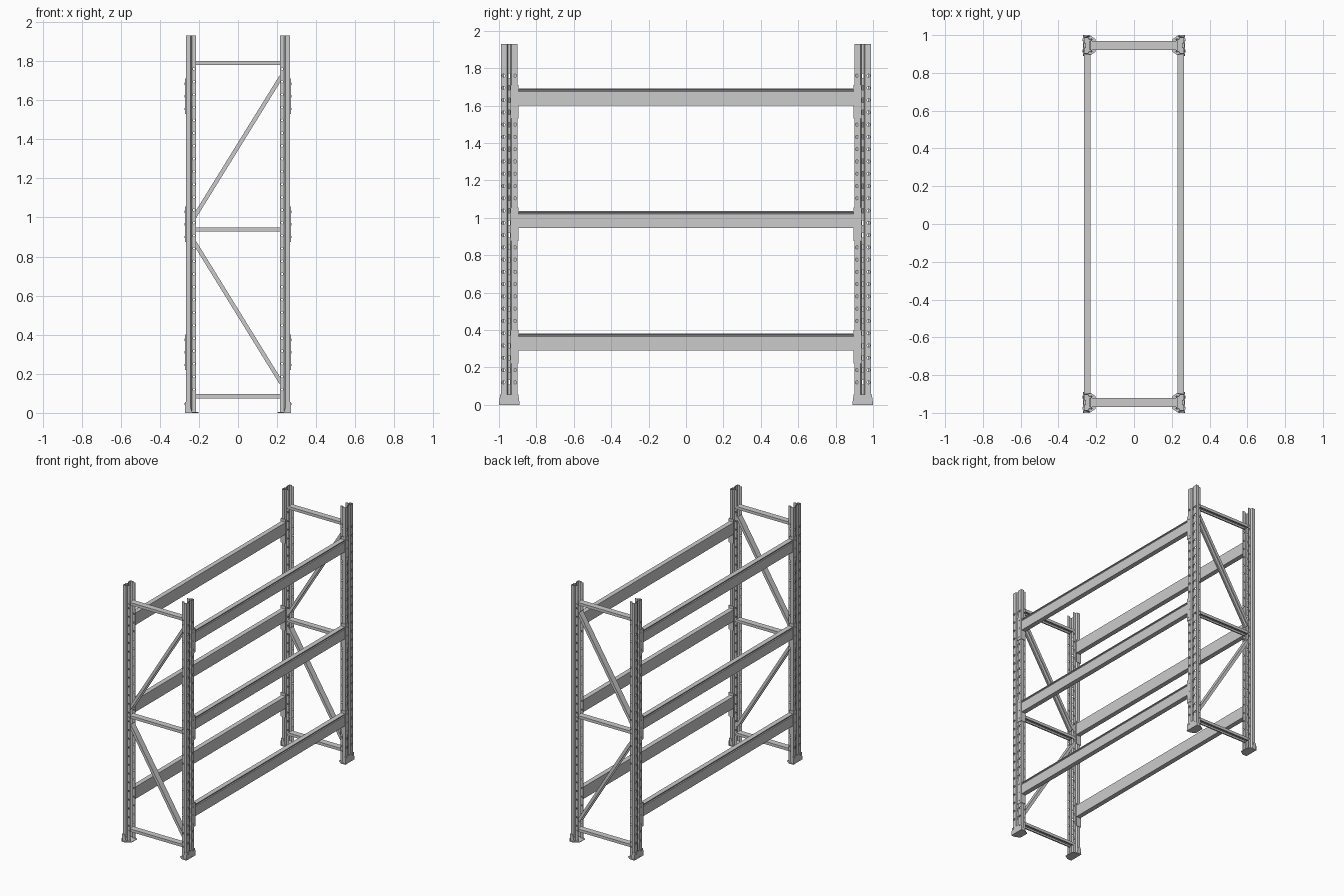
import bpy, bmesh, math
from mathutils import Vector, Matrix

if "Cube" in bpy.data.objects:
    bpy.data.objects.remove(bpy.data.objects["Cube"])

YC = 0.945          # centre line of the end frames
H = 1.93            # upright height
ROWS = [0.12 + 0.0656 * i for i in range(26)]


def finish(name, bm, mirror=(True, True), sheet=0, cutter=None):
    """Turn a bmesh into an object with optional thickness, holes and mirroring."""
    bmesh.ops.recalc_face_normals(bm, faces=bm.faces)
    me = bpy.data.meshes.new(name)
    bm.to_mesh(me)
    bm.free()
    ob = bpy.data.objects.new(name, me)
    bpy.context.collection.objects.link(ob)
    if sheet:
        m = ob.modifiers.new("thickness", 'SOLIDIFY')
        m.thickness, m.offset, m.use_even_offset = sheet, 0, True
    if cutter:
        m = ob.modifiers.new("holes", 'BOOLEAN')
        m.operation, m.object, m.solver = 'DIFFERENCE', cutter, 'EXACT'
    if any(mirror):
        m = ob.modifiers.new("mirror", 'MIRROR')
        m.use_axis = (mirror[0], mirror[1], False)
        m.use_mirror_merge = False
    return ob


def box(bm, x0, x1, y0, y1, z0, z1):
    mat = Matrix.Translation(((x0 + x1) / 2, (y0 + y1) / 2, (z0 + z1) / 2)) @ \
        Matrix.Diagonal((x1 - x0, y1 - y0, z1 - z0, 1))
    bmesh.ops.create_cube(bm, size=1, matrix=mat)


def cyl(bm, loc, r, depth, axis, seg=8):
    rot = {'X': Matrix.Rotation(math.pi / 2, 4, 'Y'),
           'Y': Matrix.Rotation(math.pi / 2, 4, 'X'), 'Z': Matrix()}[axis]
    bmesh.ops.create_cone(bm, cap_ends=True, segments=seg, radius1=r, radius2=r,
                          depth=depth, matrix=Matrix.Translation(loc) @ rot)


def sweep(bm, pts, vec, closed):
    """Extrude a polyline (open sheet) or polygon (capped solid) along vec."""
    vec = Vector(vec)
    a = [bm.verts.new(p) for p in pts]
    b = [bm.verts.new(Vector(p) + vec) for p in pts]
    n = len(pts)
    for i in range(n if closed else n - 1):
        j = (i + 1) % n
        bm.faces.new((a[i], a[j], b[j], b[i]))
    if closed:
        bm.faces.new(a[::-1])
        bm.faces.new(b)


# hole cutters for one upright
bm = bmesh.new()
for z in ROWS:
    for s in (-1, 1):
        cyl(bm, (0.265, YC + s * 0.031, z), 0.0085, 0.02, 'X')
        cyl(bm, (0.226, YC + s * 0.030, z), 0.006, 0.012, 'Y', 6)
    box(bm, 0.248, 0.262, YC - 0.005, YC + 0.005, z - 0.012, z + 0.012)
cutter = finish("hole_cutter", bm, (False, False))
cutter.hide_render = True
cutter.hide_viewport = True

# uprights: folded open section with a centre groove
half = [(0.216, 0.030), (0.236, 0.030), (0.243, 0.043), (0.2635, 0.043),
        (0.2635, 0.014), (0.255, 0.009)]
prof = half + [(x, -v) for x, v in reversed(half)]
bm = bmesh.new()
sweep(bm, [(x, YC + v, 0.004) for x, v in prof], (0, 0, H - 0.004), False)
finish("upright", bm, sheet=0.004, cutter=cutter)

# beams: box section with a small groove under the top edge
bm = bmesh.new()
LEVELS = (0.29, 0.945, 1.60)
section = [(0.229, 0), (0.265, 0), (0.265, 0.074), (0.259, 0.077), (0.259, 0.083),
           (0.265, 0.085), (0.265, 0.09), (0.229, 0.09)]
for z in LEVELS:
    sweep(bm, [(x, -0.9, z + h) for x, h in section], (0, 1.8, 0), True)
finish("beam", bm, (True, False))

# beam end connectors: angle plates hooked on the uprights
bm = bmesh.new()
for z in LEVELS:
    z0, z1 = z - 0.07, z + 0.11
    box(bm, 0.2665, 0.2705, 0.895, 0.937, z0, z1)
    box(bm, 0.232, 0.2705, 0.895, 0.899, z0, z1)
finish("beam_connector", bm)

# connector hooks
bm = bmesh.new()
for z in LEVELS:
    for dz in (-0.045, 0.02, 0.085):
        cyl(bm, (0.268, 0.917, z + dz), 0.006, 0.01, 'X')
finish("connector_hook", bm)


def channel(bm, p, q, w=0.0215, h=0.018):
    """Brace channel between two (x, z) points, open underneath."""
    d = Vector((q[0] - p[0], 0, q[1] - p[1]))
    up = Vector((-d.z, 0, d.x)).normalized()
    c = Vector((p[0], YC, p[1]))
    shape = [(-w + 0.008, -h / 2), (-w, -h / 2), (-w, h / 2),
             (w, h / 2), (w, -h / 2), (w - 0.008, -h / 2)]
    sweep(bm, [c + Vector((0, v, 0)) + up * t for v, t in shape], d, False)


# horizontal braces
bm = bmesh.new()
for z in (0.085, 0.938, 1.79):
    channel(bm, (-0.228, z), (0.228, z))
finish("horizontal_brace", bm, (False, True), sheet=0.003)

# diagonal braces
bm = bmesh.new()
channel(bm, (-0.226, 0.998), (0.222, 1.722))
channel(bm, (-0.226, 0.878), (0.222, 0.152))
finish("diagonal_brace", bm, (False, True), sheet=0.003)

# brace bolts through the upright flanges
bm = bmesh.new()
for z in (0.085, 0.938, 1.79):
    cyl(bm, (0.226, YC, z), 0.005, 0.074, 'Y', 6)
finish("brace_bolt", bm)

# foot base plates with chamfered inner corners
bm = bmesh.new()
outline = [(0.271, 0.890), (0.271, 1.0), (0.235, 1.0), (0.203, 0.978),
           (0.203, 0.912), (0.235, 0.890)]
sweep(bm, [(x, y, 0) for x, y in outline], (0, 0, 0.005), True)
finish("foot_plate", bm)

# foot brackets: tapered outer plate and two cheeks
bm = bmesh.new()
face = [(-0.054, 0.004), (0.054, 0.004), (0.054, 0.018), (0.048, 0.055),
        (-0.048, 0.055), (-0.054, 0.018)]
sweep(bm, [(0.266, YC + v, z) for v, z in face], (0.004, 0, 0), True)
for s in (-1, 1):
    y = YC + s * 0.047
    cheek = [(0.235, 0.004), (0.268, 0.004), (0.268, 0.055), (0.25, 0.055)]
    sweep(bm, [(x, y - 0.002, z) for x, z in cheek], (0, 0.004, 0), True)
finish("foot_bracket", bm)

# foot bolts
bm = bmesh.new()
for s in (-1, 1):
    cyl(bm, (0.269, YC + s * 0.031, 0.045), 0.006, 0.007, 'X', 6)
finish("foot_bolt", bm)
